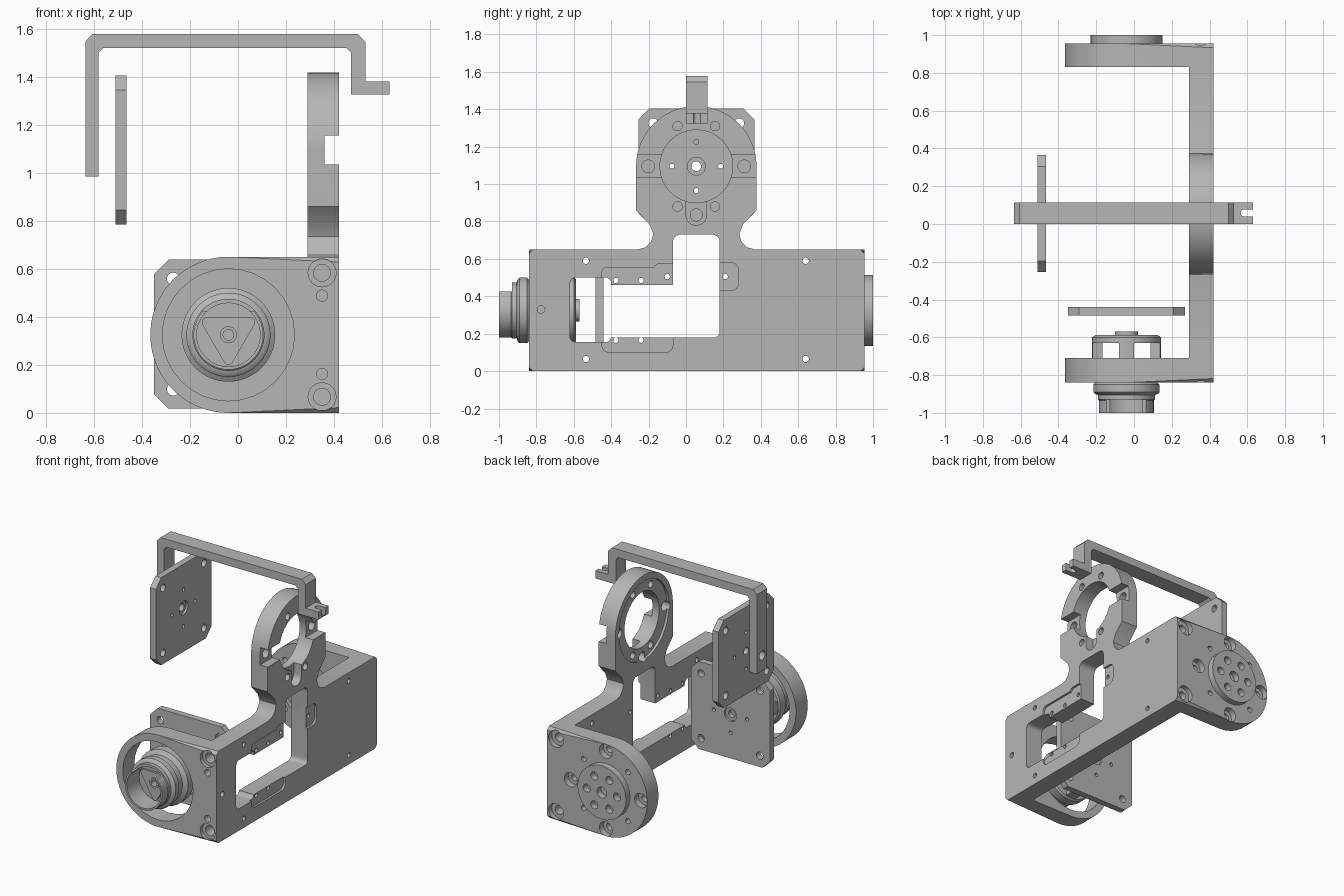
import bpy, bmesh
from math import sin, cos, pi
from mathutils import Vector

cube = bpy.data.objects.get("Cube")
if cube:
    bpy.data.objects.remove(cube, do_unlink=True)

grey = bpy.data.materials.new("machined grey")
grey.use_nodes = True
grey.diffuse_color = (0.47, 0.47, 0.47, 1)
grey.node_tree.nodes["Principled BSDF"].inputs["Base Color"].default_value = (0.47, 0.47, 0.47, 1)


def place(axis, t, u, v):
    return Vector({"x": (t, u, v), "y": (u, t, v), "z": (u, v, t)}[axis])


def finish(bm, name):
    bmesh.ops.recalc_face_normals(bm, faces=bm.faces)
    mesh = bpy.data.meshes.new(name)
    bm.to_mesh(mesh)
    bm.free()
    mesh.materials.append(grey)
    ob = bpy.data.objects.new(name, mesh)
    bpy.context.collection.objects.link(ob)
    return ob


def prism(name, axis, pts, a, b, chamfer=0, chamfer_edge=None):
    """Extrude a 2D outline along an axis; optionally chamfer chosen edges of end b."""
    bm = bmesh.new()
    lo = [bm.verts.new(place(axis, a, *p)) for p in pts]
    hi = [bm.verts.new(place(axis, b, *p)) for p in pts]
    bm.faces.new(lo)
    cap = bm.faces.new(hi)
    for i in range(len(pts)):
        j = (i + 1) % len(pts)
        bm.faces.new((lo[i], lo[j], hi[j], hi[i]))
    if chamfer:
        edges = [e for e in cap.edges if chamfer_edge(e)]
        bmesh.ops.bevel(bm, geom=edges, offset=chamfer, segments=1, affect="EDGES")
    return finish(bm, name)


def arc(u, v, r, start, end, n=32):
    angles = [start + (end - start) * i / n for i in range(n + 1)]
    return [(u + r * cos(t), v + r * sin(t)) for t in angles]


def rect(u0, u1, v0, v1, r=0):
    if not r:
        return [(u0, v0), (u1, v0), (u1, v1), (u0, v1)]
    corners = [(u1 - r, v1 - r), (u0 + r, v1 - r), (u0 + r, v0 + r), (u1 - r, v0 + r)]
    return [p for k, c in enumerate(corners) for p in arc(*c, r, k * pi / 2, (k + 1) * pi / 2, 6)]


def cyl(axis, u, v, r, a, b, name="cutter"):
    return prism(name, axis, arc(u, v, r, 0, 2 * pi, 32)[:-1], a, b)


def box(axis, u0, u1, v0, v1, a, b, r=0):
    return prism("cutter", axis, rect(u0, u1, v0, v1, r), a, b)


def combine(ob, helpers, op="DIFFERENCE"):
    """Boolean the helpers with ob, bake the result and drop the helpers."""
    for h in helpers:
        h.hide_render = True
        m = ob.modifiers.new("boolean", "BOOLEAN")
        m.operation, m.solver, m.object = op, "EXACT", h
    bpy.context.view_layer.update()
    dg = bpy.context.evaluated_depsgraph_get()
    mesh = bpy.data.meshes.new_from_object(ob.evaluated_get(dg))
    ob.modifiers.clear()
    ob.data = mesh
    for h in helpers:
        bpy.data.objects.remove(h, do_unlink=True)


CX, CZ = -0.04, 0.325      # axis of the lower motor
RY, RZ = 0.055, 1.095      # axis of the upper ring

# Side plate with neck and ring head
half = [(0.315, 0.65), (0.27, 0.662), (0.24, 0.695), (0.23, 0.735), (0.25, 0.785), (0.322, 0.86)]
outline = [(-0.815, 0), (0.925, 0), (0.925, 0.65)] + [(RY + d, z) for d, z in half]
outline += arc(RY, RZ, 0.322, 0, pi, 48)
outline += [(RY - d, z) for d, z in reversed(half)] + [(-0.815, 0.65)]
frame = prism("frame", "x", outline, 0.29, 0.42)

# Rounded cheeks at front and back, chamfered on their outer rim
cheek = [(0.42, 0), (0.42, 0.65)] + arc(CX, CZ, 0.325, pi / 2, 1.5 * pi, 48)
rim = lambda e: min(v.co.x for v in e.verts) < 0.41
front = prism("front_cheek", "y", cheek, -0.71, -0.84, 0.022, rim)
back = prism("back_cheek", "y", cheek, 0.83, 0.955, 0.022, rim)
combine(frame, [front, back], "UNION")

cuts = []
# Windows and shallow pockets in the side plate
cuts += [box("x", -0.62, -0.4, 0.155, 0.5, 0.2, 0.5, 0.03),
         box("x", -0.45, 0.18, 0.18, 0.46, 0.2, 0.5, 0.03),
         box("x", -0.07, 0.18, 0.2, 0.73, 0.2, 0.5, 0.04),
         box("x", -0.45, -0.07, 0.1, 0.3, 0.405, 0.5, 0.04),
         box("x", -0.45, -0.05, 0.3, 0.555, 0.405, 0.5, 0.03),
         box("x", -0.17, -0.05, 0.46, 0.575, 0.405, 0.5, 0.03),
         box("x", 0.1, 0.28, 0.43, 0.58, 0.405, 0.5, 0.04)]
# Small holes in the side plate
for y in (-0.535, 0.64):
    cuts += [cyl("x", y, z, 0.017, 0.2, 0.5) for z in (0.065, 0.59)]
for y in (-0.375, -0.24):
    cuts += [cyl("x", y, z, 0.014, 0.2, 0.5) for z in (0.165, 0.485)]
cuts += [cyl("x", y, 0.505, 0.014, 0.2, 0.5) for y in (-0.1, 0.21)]
cuts.append(cyl("x", -0.775, 0.33, 0.02, 0.35, 0.5))
# Ring bore, inner recess, cross groove and lower slot
cuts += [cyl("x", RY, RZ, 0.195, 0.2, 0.5), cyl("x", RY, RZ, 0.28, 0.2, 0.308),
         box("x", -0.4, 0.5, 1.035, 1.155, 0.36, 0.5),
         box("x", 0, 0.11, 0.835, 0.95, 0.36, 0.5),
         cyl("x", RY, 0.835, 0.055, 0.36, 0.5), cyl("x", RY, 0.835, 0.032, 0.2, 0.5)]
for s in (-1, 1):
    cuts.append(cyl("x", RY + s * 0.257, RZ, 0.034, 0.2, 0.5))
    cuts += [cyl("x", RY + s * 0.1, RZ + d, 0.025, 0.2, 0.5) for d in (-0.215, 0.215)]
# Front cheek: large opening, counterbored corners, dowel holes
cuts.append(cyl("y", CX, CZ, 0.275, -0.9, -0.65))
for s in (-1, 1):
    cuts += [cyl("y", 0.35, CZ + s * 0.258, 0.058, -0.9, -0.815),
             cyl("y", 0.35, CZ + s * 0.258, 0.035, -0.9, -0.72),
             cyl("y", 0.35, CZ + s * 0.163, 0.023, -0.9, -0.74),
             cyl("y", 0.35, CZ + s * 0.258, 0.058, 0.92, 1.0),
             cyl("y", 0.35, CZ + s * 0.258, 0.03, 0.85, 1.0)]
# Back cheek: counterbored screws and small holes around the axis
for k in range(4):
    t = k * pi / 2
    u, v = CX + 0.275 * cos(t), CZ + 0.275 * sin(t)
    cuts += [cyl("y", u, v, 0.05, 0.91, 1.0), cyl("y", u, v, 0.025, 0.8, 1.0)]
    t += pi / 4
    cuts.append(cyl("y", CX + 0.245 * cos(t), CZ + 0.245 * sin(t), 0.018, 0.8, 1.0))
cuts.append(cyl("y", CX, CZ, 0.2, 0.8, 0.86))
combine(frame, cuts)

# Output disc on the back cheek
horn = cyl("y", CX, CZ, 0.19, 0.93, 1.0, "output_disc")
cuts = [cyl("y", CX, CZ, 0.038, 0.9, 1.1)]
cuts += [cyl("y", CX + 0.118 * cos(k * pi / 3), CZ + 0.118 * sin(k * pi / 3), 0.028, 0.94, 1.1)
         for k in range(6)]
combine(horn, cuts)


def revolve(name, profile, n=64):
    """Closed (radius, y) profile turned about the motor axis."""
    bm = bmesh.new()
    rings = [[bm.verts.new((CX + r * cos(2 * pi * i / n), y, CZ + r * sin(2 * pi * i / n)))
              for r, y in profile] for i in range(n)]
    m = len(profile)
    for i in range(n):
        a, b = rings[i], rings[(i + 1) % n]
        for j in range(m):
            k = (j + 1) % m
            bm.faces.new((a[j], a[k], b[k], b[j]))
    return finish(bm, name)


# Motor: body with open collar, rear cap, shaft and cage struts
body = revolve("motor_body", [
    (0.03, -0.71), (0.185, -0.71), (0.195, -0.72), (0.195, -0.78), (0.165, -0.8), (0.165, -0.84),
    (0.175, -0.85), (0.175, -0.89), (0.165, -0.9), (0.15, -0.905), (0.15, -0.93), (0.145, -0.935),
    (0.145, -1.0), (0.132, -1.0), (0.132, -0.86), (0.03, -0.86)])
combine(body, [box("y", -0.3, 0.2, 0.425, 0.6, -1.1, -0.93)])
revolve("motor_cap", [(0.03, -0.57), (0.06, -0.57), (0.06, -0.588), (0.165, -0.588),
                      (0.183, -0.6), (0.183, -0.63), (0.03, -0.63)])
revolve("motor_shaft", [(0.022, -0.58), (0.035, -0.58), (0.035, -0.885), (0.022, -0.885)], 32)
for k in range(4):
    t = k * pi / 2
    strut = arc(CX, CZ, 0.183, t - 0.22, t + 0.22, 8) + arc(CX, CZ, 0.13, t + 0.22, t - 0.22, 8)
    prism("motor_strut", "y", strut, -0.715, -0.62)
spider = [p for k in range(3) for p in
          arc(CX + 0.105 * cos(pi / 6 + k * 2 * pi / 3), CZ + 0.105 * sin(pi / 6 + k * 2 * pi / 3),
              0.02, pi / 6 + k * 2 * pi / 3 - pi / 3, pi / 6 + k * 2 * pi / 3 + pi / 3, 6)]
hub = prism("motor_spider", "y", spider, -0.85, -0.875)
combine(hub, [cyl("y", CX, CZ, 0.03, -1, -0.8)])


# Square sensor plates with cut corners
def sensor_plate(name, axis, u, v, a, b):
    h, c = 0.31, 0.25
    pts = [(h, -c), (h, c), (c, h), (-c, h), (-h, c), (-h, -c), (-c, -h), (c, -h)]
    ob = prism(name, axis, [(u + p, v + q) for p, q in pts], a, b)
    holes = [cyl(axis, u, v, 0.026, a - 0.1, b + 0.1), cyl(axis, u, v, 0.048, b - 0.015, b + 0.1)]
    for k in range(4):
        t = k * pi / 2
        holes.append(cyl(axis, u + 0.13 * cos(t), v + 0.13 * sin(t), 0.013, a - 0.1, b + 0.1))
        t += pi / 4
        holes.append(cyl(axis, u + 0.325 * cos(t), v + 0.325 * sin(t), 0.026, a - 0.1, b + 0.1))
    combine(ob, holes)


sensor_plate("lower_sensor_plate", "y", CX, CZ + 0.003, -0.485, -0.44)
sensor_plate("upper_sensor_plate", "x", RY, RZ, -0.51, -0.465)

# Bent bracket over the top with a forked foot
path = [(-0.635, 0.985), (-0.58, 0.985), (-0.58, 1.5), (-0.56, 1.52), (0.45, 1.52), (0.47, 1.5),
        (0.47, 1.325), (0.63, 1.325), (0.63, 1.38), (0.53, 1.38), (0.53, 1.547), (0.5, 1.577),
        (-0.607, 1.577), (-0.635, 1.547)]
bracket = prism("bracket", "y", path, 0, 0.115)
combine(bracket, [box("z", 0.565, 0.7, 0.04, 0.078, 1.3, 1.4, 0.018),
                  cyl("x", RY, RZ, 0.032, -0.7, -0.55)])

# Smooth the round surfaces, keep the machined edges sharp
for ob in bpy.context.scene.objects:
    if ob.type == "MESH":
        ob.select_set(True)
        bpy.context.view_layer.objects.active = ob
bpy.ops.object.shade_smooth_by_angle(angle=0.5)
